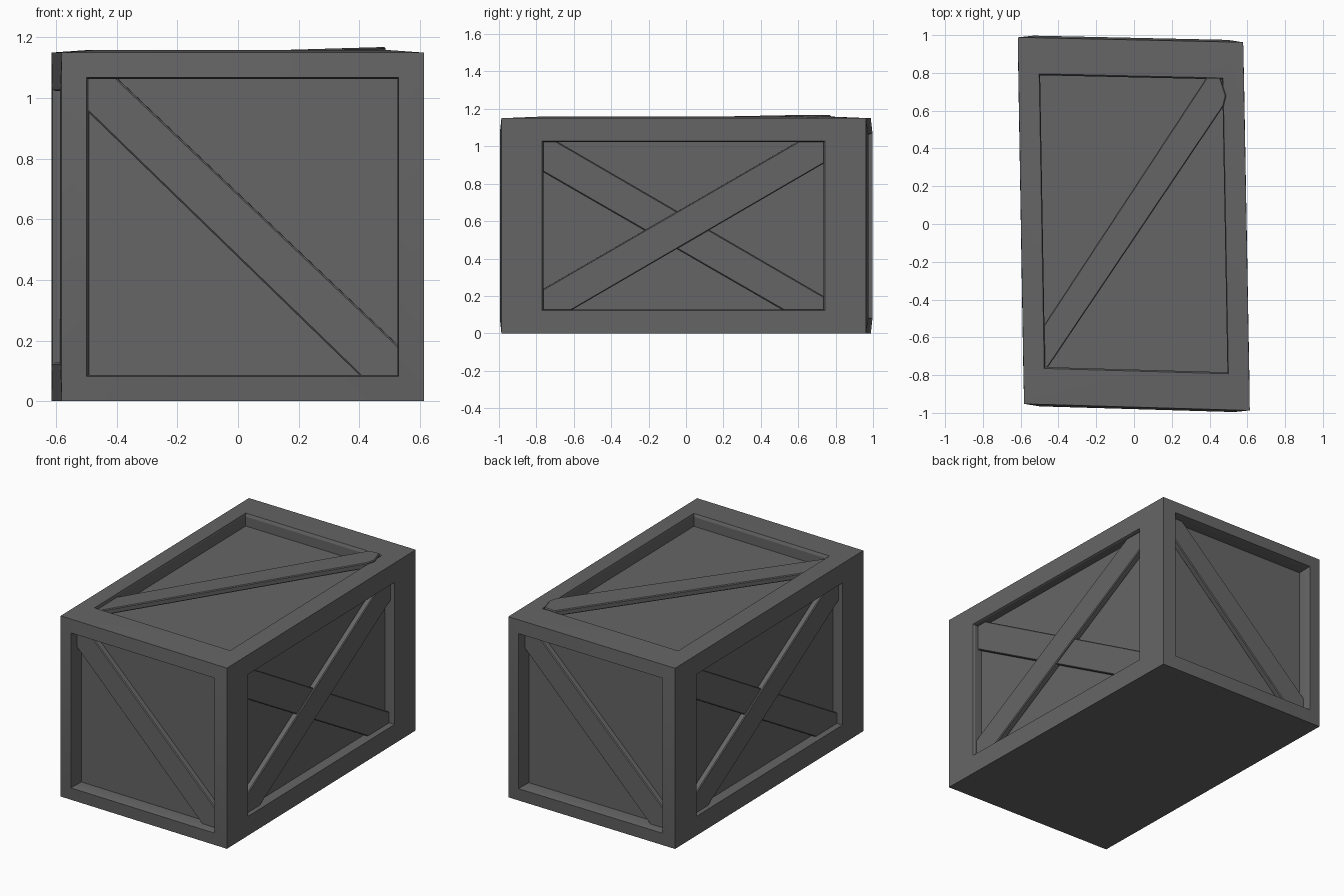
import bpy
import bmesh
from mathutils import Vector

cube = bpy.data.objects.get("Cube")
if cube:
    bpy.data.objects.remove(cube)

GREY = 0.13
HEIGHT = 1.15

paint = bpy.data.materials.new("dark grey")
paint.use_nodes = True
paint.diffuse_color = (GREY, GREY, GREY, 1)
paint.node_tree.nodes["Principled BSDF"].inputs["Base Color"].default_value = (GREY, GREY, GREY, 1)


def make_object(name, bm):
    bmesh.ops.remove_doubles(bm, verts=bm.verts, dist=0.0001)
    bmesh.ops.recalc_face_normals(bm, faces=bm.faces)
    mesh = bpy.data.meshes.new(name)
    bm.to_mesh(mesh)
    bm.free()
    mesh.materials.append(paint)
    obj = bpy.data.objects.new(name, mesh)
    bpy.context.collection.objects.link(obj)
    return obj


class Side:
    """One crate side: corners anticlockwise from lower left, margins of its opening,
    recess depth, and how far the opening's rim stands proud of the corners."""

    def __init__(self, corners, mu, mv, depth, bulge):
        self.c, self.mu, self.mv, self.depth, self.bulge = corners, mu, mv, depth, bulge
        a, b, c, d = corners
        self.normal = (c - a).cross(d - b).normalized()

    def point(self, s, t, depth):
        # s and t run 0..1 across the opening
        u = self.mu + s * (1 - 2 * self.mu)
        v = self.mv + t * (1 - 2 * self.mv)
        a, b, c, d = self.c
        return a.lerp(b, u).lerp(d.lerp(c, u), v) - self.normal * depth

    def ring(self, inset, depth):
        lo, hi = inset, 1 - inset
        return [self.point(s, t, depth) for s, t in ((lo, lo), (hi, lo), (hi, hi), (lo, hi))]


def add_side(bm, side):
    # Frame border, chamfered rim, recess walls, then the panel
    loops = [side.c, side.ring(0, -side.bulge), side.ring(0.005, 0.01), side.ring(0.005, side.depth)]
    loops = [[bm.verts.new(p) for p in loop] for loop in loops]
    for outer, inner in zip(loops, loops[1:]):
        for i in range(4):
            j = (i + 1) % 4
            bm.faces.new((outer[i], outer[j], inner[j], inner[i]))
    bm.faces.new(loops[-1])


def add_brace(name, side, outline, start, end, thickness):
    # Plank whose outer depth runs from start (s = 0) to end (s = 1)
    bm = bmesh.new()
    rows = []
    for extra in (0, thickness):
        rows.append([bm.verts.new(side.point(s, t, start + (end - start) * s + extra))
                     for s, t in outline])
    bm.faces.new(rows[0])
    bm.faces.new(rows[1][::-1])
    n = len(outline)
    for i in range(n):
        j = (i + 1) % n
        bm.faces.new((rows[0][i], rows[1][i], rows[1][j], rows[0][j]))
    obj = make_object(name, bm)
    bevel = obj.modifiers.new("soft_edges", "BEVEL")
    bevel.width = 0.005
    bevel.segments = 1


# Slightly skewed plan: front right-hand, back right-hand, back left-hand, front left-hand
plan = [(0.613, -0.987), (0.578, 0.962), (-0.615, 0.988), (-0.582, -0.952)]
low = [Vector((x, y, 0)) for x, y in plan]
high = [Vector((x, y, HEIGHT)) for x, y in plan]


def wall(i, j, *shape):
    return Side([low[i], low[j], high[j], high[i]], *shape)


front = wall(3, 0, 0.069, 0.071, 0.082, 0.011)
left = wall(0, 1, 0.112, 0.107, 0.06, 0.001)
back = wall(1, 2, 0.069, 0.071, 0.082, 0.011)
right = wall(2, 3, 0.112, 0.107, 0.06, 0.001)
top = Side([high[3], high[0], high[1], high[2]], 0.092, 0.098, 0.07, 0.008)

# Crate body with five recessed sides and a plain floor
bm = bmesh.new()
for side in (front, left, back, right, top):
    add_side(bm, side)
bm.faces.new([bm.verts.new(p) for p in reversed(low)])
body = make_object("crate_body", bm)
bpy.ops.object.select_all(action="DESELECT")
body.select_set(True)
bpy.context.view_layer.objects.active = body
bpy.ops.object.shade_smooth_by_angle(angle=0.3)

# Single diagonal plank on each end
falling = [(0, 0.888), (0.877, 0), (1, 0), (1, 0.1), (0.093, 1), (0, 1)]
for name, side in (("front", front), ("back", back)):
    add_brace(name + "_brace", side, falling, 0.042, 0.042, 0.041)

# Crossed planks on each long side
over = [(0, 0), (0.103, 0), (1, 0.873), (1, 1), (0.907, 1), (0, 0.122)]
under = [(0, 0.823), (0.854, 0), (1, 0), (1, 0.077), (0.05, 1), (0, 1)]
for name, side in (("left", left), ("right", right)):
    add_brace(name + "_upper_brace", side, over, 0.022, 0.022, 0.039)
    add_brace(name + "_lower_brace", side, under, 0.032, 0.032, 0.029)

# Tilted plank across the lid
lid = [(0, 0), (0.015, 0), (1, 0.905), (1.015, 0.94), (0.985, 1), (0.91, 1), (0, 0.145)]
add_brace("lid_brace", top, lid, 0.01, -0.018, 0.035)
